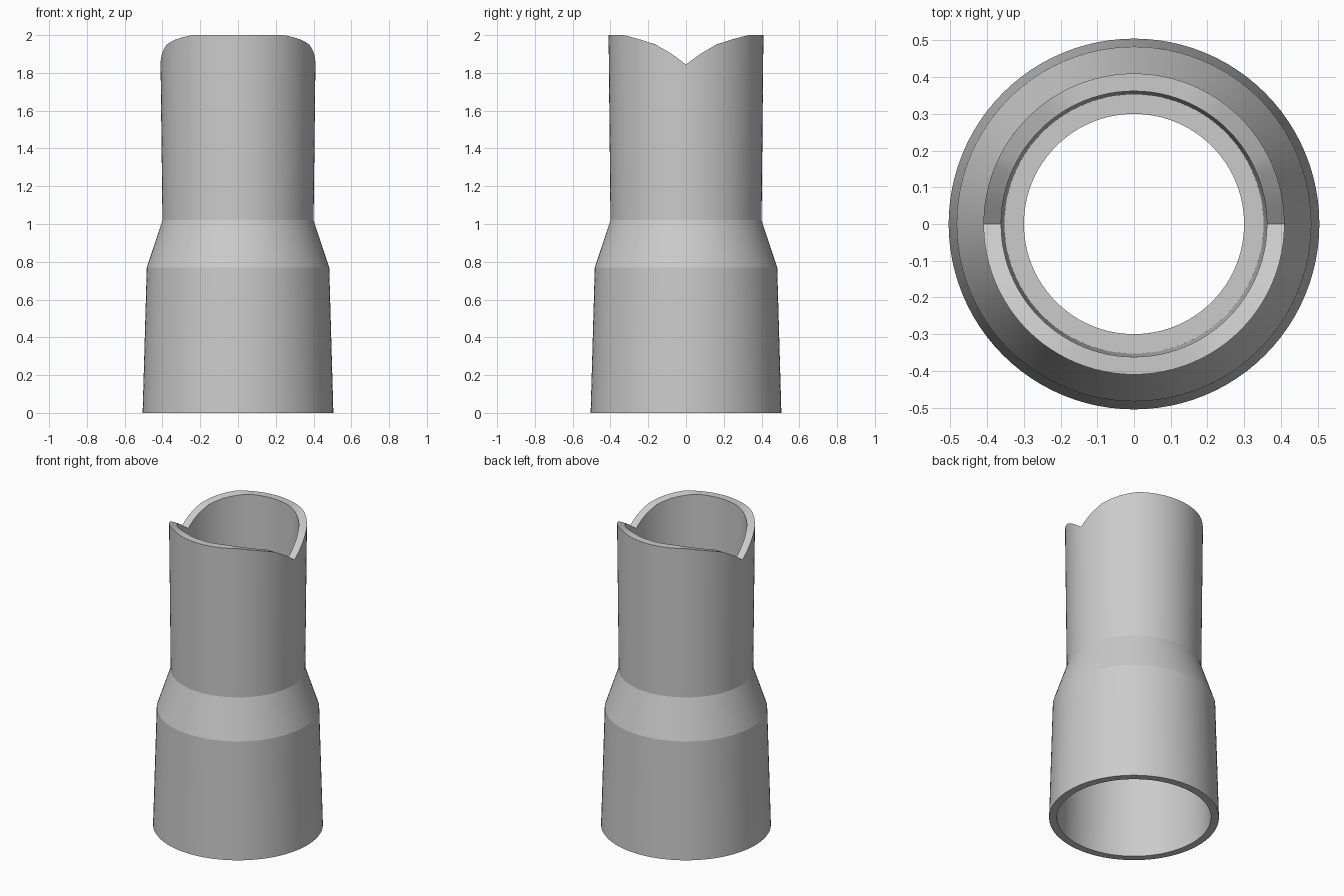
import bpy, bmesh, math

cube = bpy.data.objects.get("Cube")
if cube:
    bpy.data.objects.remove(cube, do_unlink=True)

SEGMENTS = 96

# Outer wall going up, then inner wall going down past the stop ring (radius, height)
PROFILE = [(0.505, 0), (0.483, 0.77), (0.40, 1.02), (0.41, 2), (0.362, 2),
           (0.353, 1.02), (0.30, 1.02), (0.30, 0.77), (0.436, 0.77), (0.458, 0)]

# Saddle cut of the upper rim (distance from centre line, height)
RIM = [(0, 1.845), (0.08, 1.903), (0.16, 1.95), (0.24, 1.976), (0.33, 2), (1, 2)]


def rim_height(y):
    for (y0, z0), (y1, z1) in zip(RIM, RIM[1:]):
        if abs(y) <= y1:
            return z0 + (z1 - z0) * (abs(y) - y0) / (y1 - y0)


def make_material(name, color):
    mat = bpy.data.materials.new(name)
    mat.use_nodes = True
    mat.diffuse_color = color
    mat.node_tree.nodes["Principled BSDF"].inputs["Base Color"].default_value = color
    return mat


# Reducer sleeve: one closed ring of profile points turned round the z axis
bm = bmesh.new()
rings = []
for i in range(SEGMENTS):
    a = math.tau * i / SEGMENTS
    ring = []
    for r, z in PROFILE:
        x, y = r * math.cos(a), r * math.sin(a)
        ring.append(bm.verts.new((x, y, rim_height(y) if z == 2 else z)))
    rings.append(ring)

count = len(PROFILE)
for i in range(SEGMENTS):
    here, after = rings[i], rings[(i + 1) % SEGMENTS]
    for j in range(count):
        k = (j + 1) % count
        bm.faces.new((here[j], after[j], after[k], here[k]))
bmesh.ops.recalc_face_normals(bm, faces=bm.faces)

mesh = bpy.data.meshes.new("reducer_sleeve")
bm.to_mesh(mesh)
bm.free()
mesh.materials.append(make_material("light grey", (0.6, 0.6, 0.6, 1)))
sleeve = bpy.data.objects.new("reducer_sleeve", mesh)
bpy.context.collection.objects.link(sleeve)

# Smooth round walls, crisp shoulders and rims
bpy.context.view_layer.objects.active = sleeve
sleeve.select_set(True)
bpy.ops.object.shade_smooth_by_angle(angle=math.radians(10))
